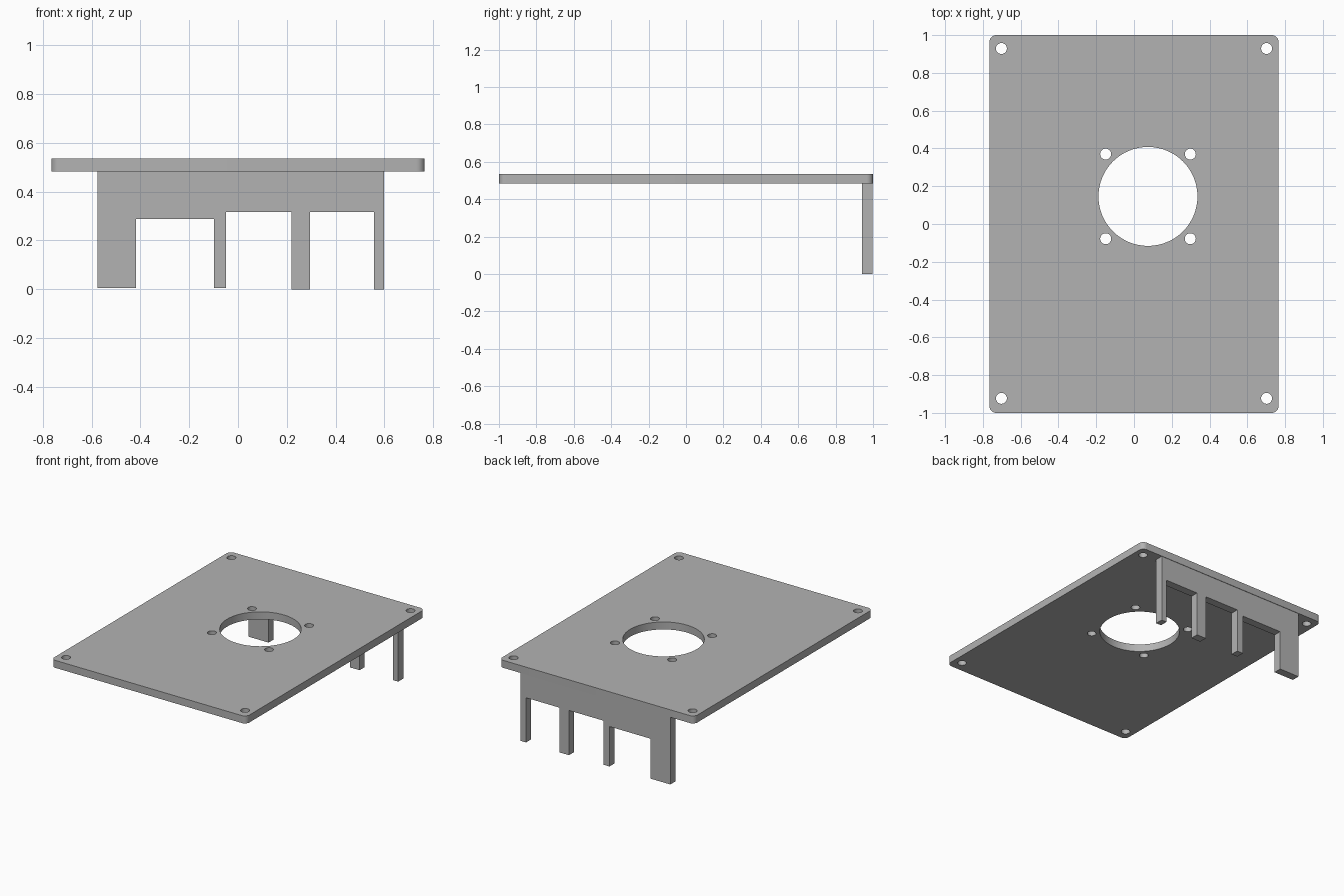
import bpy, bmesh
from math import pi, cos, sin, radians
from mathutils import Matrix

if "Cube" in bpy.data.objects:
    bpy.data.objects.remove(bpy.data.objects["Cube"])

grey = bpy.data.materials.new("plain grey")
grey.use_nodes = True
colour = (0.45, 0.45, 0.45, 1)
grey.diffuse_color = colour
grey.node_tree.nodes["Principled BSDF"].inputs["Base Color"].default_value = colour


def arc(cx, cy, r, start=0, sweep=2 * pi, n=32, closed=True):
    steps = n if closed else n - 1
    return [(cx + r * cos(start + sweep * i / steps),
             cy + r * sin(start + sweep * i / steps)) for i in range(n)]


def extruded(name, outlines, depth, matrix):
    """Fill the outlines (later ones are holes), thicken, and place as a mesh."""
    curve = bpy.data.curves.new(name, 'CURVE')
    curve.dimensions = '2D'
    curve.fill_mode = 'BOTH'
    curve.extrude = depth / 2
    for pts in outlines:
        spline = curve.splines.new('POLY')
        spline.points.add(len(pts) - 1)
        for p, (x, y) in zip(spline.points, pts):
            p.co = (x, y, 0, 1)
        spline.use_cyclic_u = True
    temp = bpy.data.objects.new(name + " outline", curve)
    mesh = bpy.data.meshes.new_from_object(temp)
    bpy.data.objects.remove(temp)
    bpy.data.curves.remove(curve)

    # Weld caps to walls and join the cap triangles into flat faces
    bm = bmesh.new()
    bm.from_mesh(mesh)
    bmesh.ops.remove_doubles(bm, verts=bm.verts, dist=1e-5)
    bmesh.ops.transform(bm, matrix=matrix, verts=bm.verts)
    bmesh.ops.recalc_face_normals(bm, faces=bm.faces)
    bm.to_mesh(mesh)
    bm.free()
    mesh.name = name
    mesh.materials.clear()
    mesh.materials.append(grey)
    obj = bpy.data.objects.new(name, mesh)
    bpy.context.collection.objects.link(obj)
    bpy.ops.object.select_all(action='DESELECT')
    obj.select_set(True)
    bpy.context.view_layer.objects.active = obj
    bpy.ops.object.shade_smooth_by_angle(angle=radians(30))
    return obj


# Top plate: rounded rectangle with a fan opening, fan screws and corner screws
half_x, half_y, corner = 0.765, 1.0, 0.035
bottom, top = 0.483, 0.536
border = []
for i, (sx, sy) in enumerate([(1, 1), (-1, 1), (-1, -1), (1, -1)]):
    border += arc(sx * (half_x - corner), sy * (half_y - corner), corner,
                  i * pi / 2, pi / 2, 8, closed=False)
fan_x, fan_y = 0.074, 0.146
holes = [arc(fan_x, fan_y, 0.262, n=64)]
for sx in (-1, 1):
    for sy in (-1, 1):
        holes.append(arc(fan_x + sx * 0.224, fan_y + sy * 0.224, 0.029))
        holes.append(arc(sx * 0.702, 0.003 + sy * 0.926, 0.029))
extruded("top_plate", [border] + holes, top - bottom,
         Matrix.Translation((0, 0, (bottom + top) / 2)))

# Rear bracket: a comb with four legs; (left edge, right edge, foot, gap height)
legs = [(-0.575, -0.418, 0.005, 0.288), (-0.098, -0.05, 0.005, 0.317),
        (0.22, 0.295, 0, 0.317), (0.557, 0.598, 0, bottom)]
comb = [(legs[0][0], bottom)]
for i, (x0, x1, foot, gap) in enumerate(legs):
    comb += [(x0, foot), (x1, foot), (x1, gap)]
    if i + 1 < len(legs):
        comb.append((legs[i + 1][0], gap))
back, front = 0.997, 0.94
extruded("rear_bracket", [comb], back - front,
         Matrix.Translation((0, (back + front) / 2, 0)) @ Matrix.Rotation(pi / 2, 4, 'X'))
